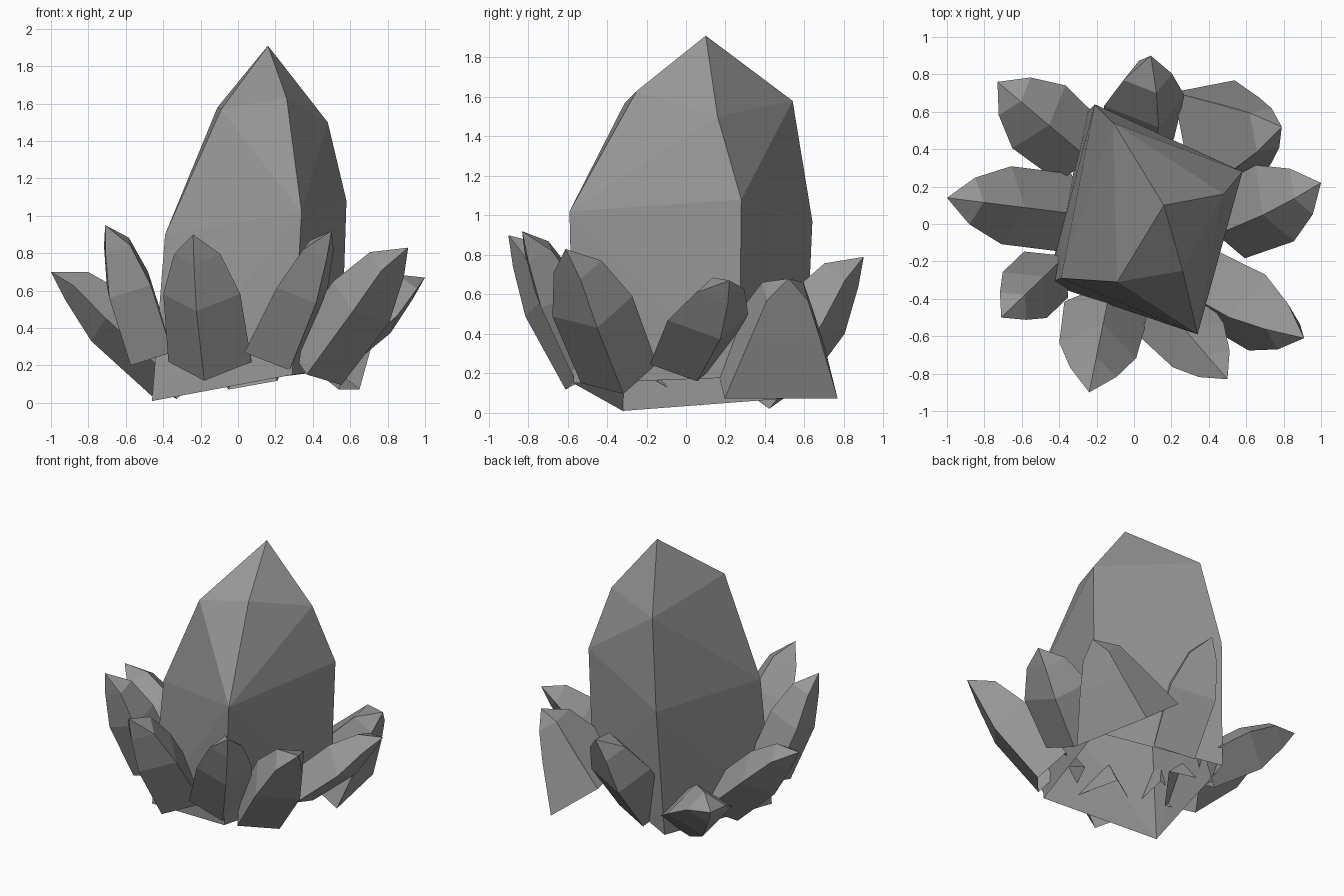
import bpy, bmesh
from math import sin, cos, radians
from mathutils import Vector

if "Cube" in bpy.data.objects:
    bpy.data.objects.remove(bpy.data.objects["Cube"])

GREY = bpy.data.materials.new("stone_grey")
GREY.diffuse_color = (0.31, 0.31, 0.31, 1)
GREY.use_nodes = True
GREY.node_tree.nodes["Principled BSDF"].inputs["Base Color"].default_value = GREY.diffuse_color


def hull_object(name, points):
    """Flat-faced crystal from its corner points; first four are its open base."""
    bm = bmesh.new()
    verts = [bm.verts.new((p[0], p[1], max(p[2], 0.0))) for p in points]
    base = set(verts[:4])
    bmesh.ops.convex_hull(bm, input=verts)
    bmesh.ops.recalc_face_normals(bm, faces=bm.faces[:])
    # open the underside
    under = [f for f in bm.faces if all(v in base for v in f.verts)]
    bmesh.ops.delete(bm, geom=under, context='FACES')
    loose = [v for v in bm.verts if not v.link_faces]
    bmesh.ops.delete(bm, geom=loose, context='VERTS')
    me = bpy.data.meshes.new(name)
    bm.to_mesh(me)
    bm.free()
    me.materials.append(GREY)
    ob = bpy.data.objects.new(name, me)
    bpy.context.collection.objects.link(ob)


# rings of a small crystal: position along axis, size, inward shift
RINGS = [(0.0, 1.0, 0.0), (0.52, 1.0, 0.1), (0.82, 0.6, 0.2)]


def small_crystal(name, base, tip, width, depth, twist=0, flare=0.9):
    """Leaning four-sided crystal; twist turns its corners round the axis."""
    base, tip = Vector(base), Vector(tip)
    axis = (tip - base).normalized()
    side = axis.cross(Vector((0, 0, 1))).normalized()
    inner = side.cross(axis).normalized()
    pts = []
    for t, r, shift in RINGS:
        r = flare if t == 0 else r
        c = base.lerp(tip, t) + inner * depth * shift
        for k in range(4):
            a = radians(90 * k + twist)
            pts.append(c + side * width * r * cos(a) + inner * depth * r * sin(a))
    hull_object(name, pts + [tip])


# large central crystal: base, middle, shoulder, apex
hull_object("main_crystal", [
    (-0.46, -0.32, 0.01), (0.29, -0.57, 0.15), (0.55, 0.27, 0.18), (-0.25, 0.60, 0.08),
    (-0.39, -0.29, 0.90), (0.34, -0.59, 1.02), (0.58, 0.28, 1.08), (-0.21, 0.64, 0.97),
    (-0.09, -0.31, 1.57), (0.26, -0.25, 1.63), (0.48, 0.16, 1.50), (-0.11, 0.54, 1.58),
    (0.16, 0.10, 1.91)])

# ring of small crystals: base centre, tip, half width, half depth, twist, flare
SMALL = {
    "front": ((-0.15, -0.46, 0.22), (-0.24, -0.90, 0.90), 0.21, 0.17, 0, 1.08),
    "front_right": ((0.19, -0.47, 0.27), (0.50, -0.83, 0.92), 0.18, 0.14, 0, 1.15),
    "right_front": ((0.41, -0.34, 0.20), (0.91, -0.61, 0.83), 0.22, 0.18, -25, 0.95),
    "right": ((0.50, 0.00, 0.26), (1.00, 0.22, 0.67), 0.23, 0.14, -8),
    "right_back": ((0.43, 0.45, 0.20), (0.79, 0.52, 0.68), 0.25, 0.18, 45, 1.65),
    "back": ((0.02, 0.43, 0.16), (0.09, 0.90, 0.79), 0.23, 0.18, -25),
    "left_back": ((-0.28, 0.38, 0.16), (-0.73, 0.76, 0.43), 0.22, 0.17),
    "left": ((-0.36, 0.06, 0.16), (-1.00, 0.14, 0.70), 0.21, 0.16, 0, 1.0),
    "left_front": ((-0.47, -0.27, 0.27), (-0.71, -0.50, 0.95), 0.17, 0.16, 0, 1.0),
}
for part, args in SMALL.items():
    small_crystal(part + "_crystal", *args)
